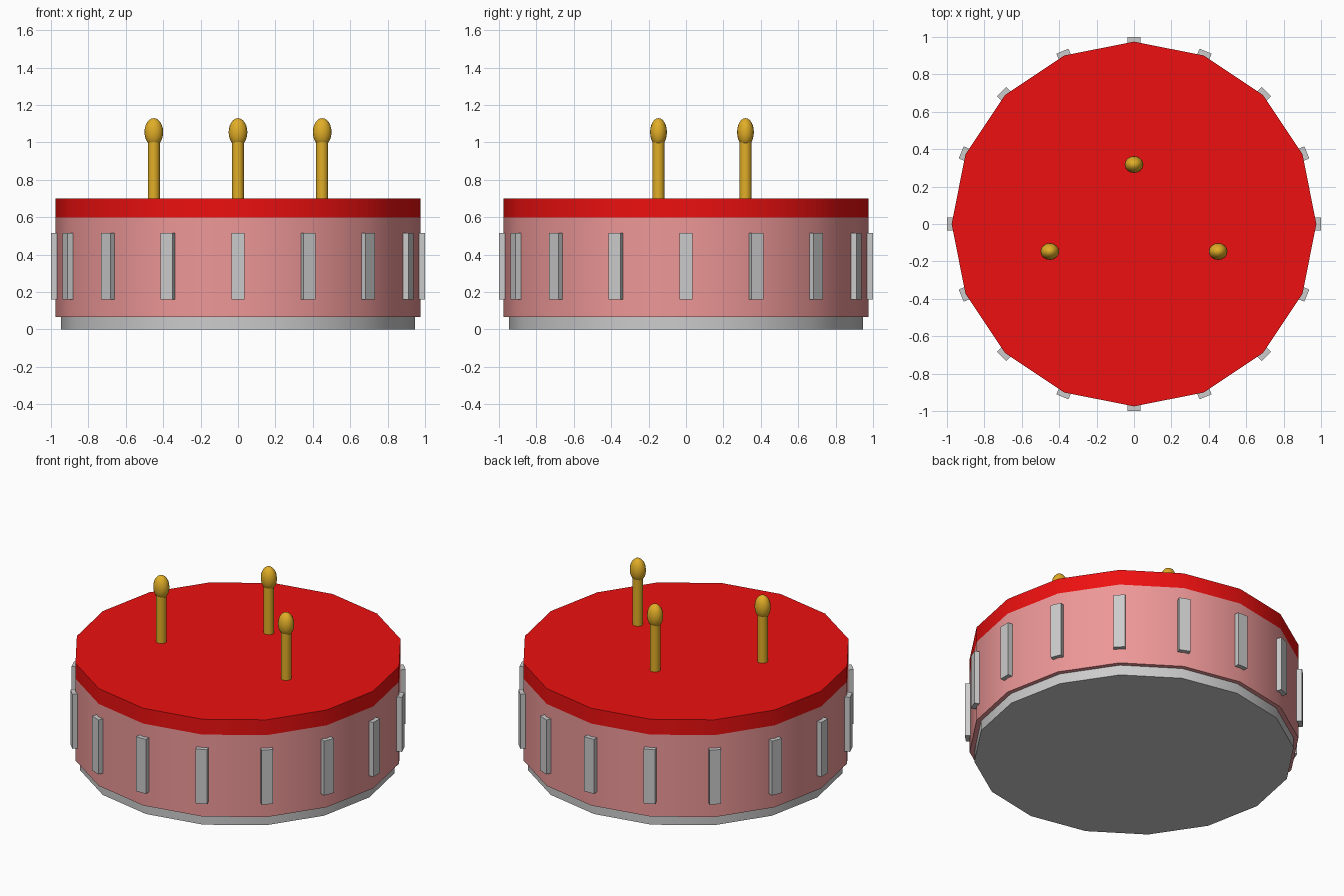
import bpy
from math import pi, sin, cos, radians

if "Cube" in bpy.data.objects:
    bpy.data.objects.remove(bpy.data.objects["Cube"])

SIDES = 16


def material(name, rgb):
    m = bpy.data.materials.new(name)
    m.diffuse_color = (*rgb, 1)
    m.use_nodes = True
    m.node_tree.nodes["Principled BSDF"].inputs["Base Color"].default_value = m.diffuse_color
    return m


PINK = material("pink", (0.85, 0.31, 0.31))
RED = material("red", (0.85, 0.005, 0.005))
GOLD = material("gold", (0.75, 0.42, 0.02))


def finish(name, mat=None, smooth=True):
    o = bpy.context.object
    o.name = name
    if mat:
        o.data.materials.append(mat)
    if smooth:
        bpy.ops.object.shade_smooth_by_angle(angle=radians(40))
    return o


def disc(name, radius, z0, z1, mat=None, x=0, y=0, sides=SIDES):
    # rotate so that a corner lies on the x axis
    bpy.ops.mesh.primitive_cylinder_add(
        vertices=sides, radius=radius, depth=z1 - z0,
        location=(x, y, (z0 + z1) / 2))
    return finish(name, mat)


# Stacked drum: base plate, body and lid
disc("base_plate", 0.947, 0.0, 0.066)
disc("body", 0.975, 0.066, 0.6, PINK)
disc("lid", 0.975, 0.6, 0.7, RED)

# Upright ribs on every corner of the drum
for i in range(SIDES):
    a = 2 * pi * i / SIDES
    bpy.ops.mesh.primitive_cube_add(
        size=1, location=(0.98 * cos(a), 0.98 * sin(a), 0.338),
        rotation=(0, 0, a))
    bpy.context.object.scale = (0.04, 0.07, 0.355)
    finish(f"rib_{i + 1}", smooth=False)

# Three pins with egg-shaped tips
for i, (x, y) in enumerate([(0, 0.318), (-0.45, -0.147), (0.45, -0.147)], 1):
    disc(f"pin_{i}", 0.032, 0.7, 1.03, GOLD, x, y, 16)
    bpy.ops.mesh.primitive_uv_sphere_add(
        segments=16, ring_count=12, radius=1, location=(x, y, 1.055))
    bpy.context.object.scale = (0.05, 0.045, 0.075)
    finish(f"pin_tip_{i}", GOLD)
